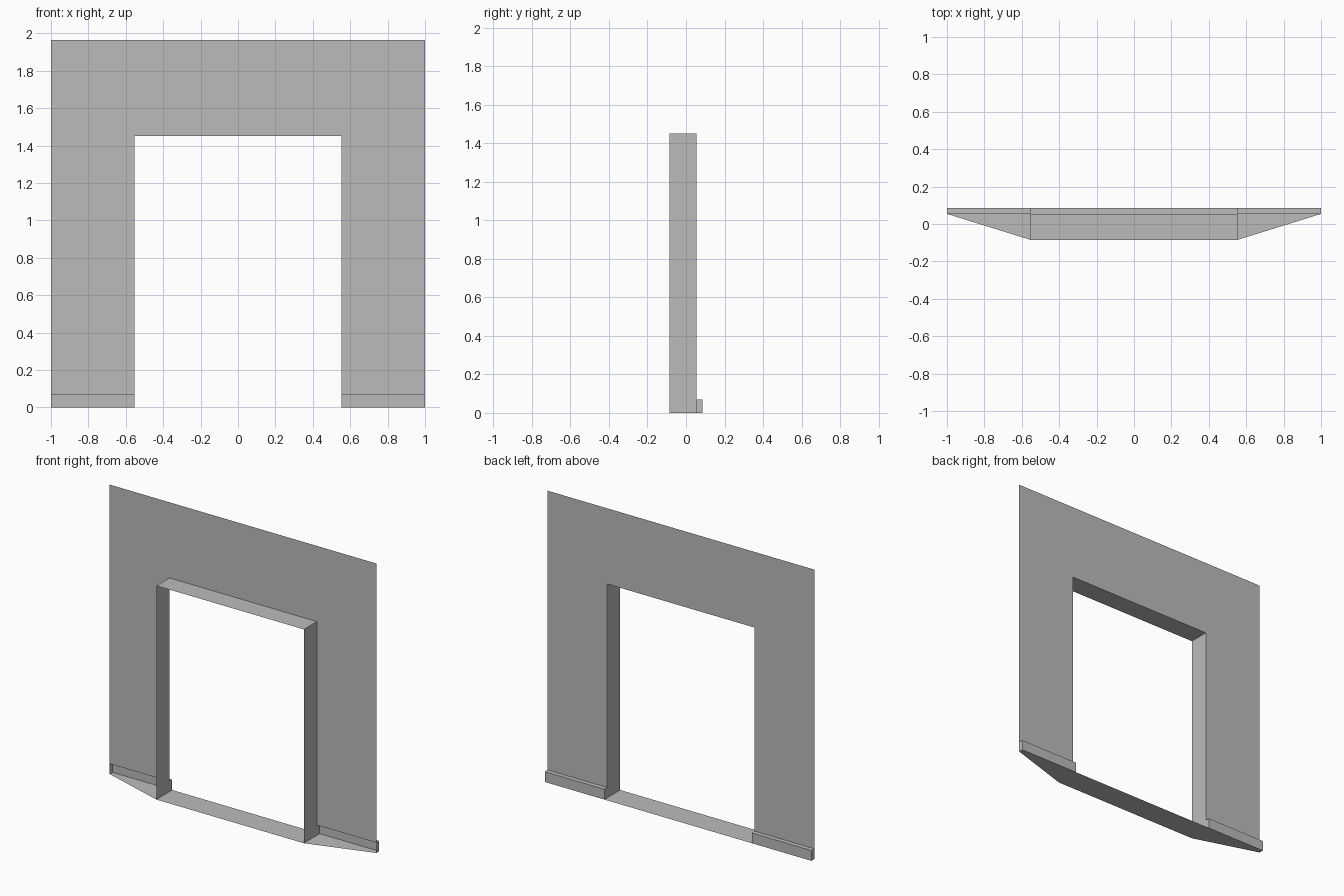
import bpy, bmesh
from mathutils import Vector

if "Cube" in bpy.data.objects:
    bpy.data.objects.remove(bpy.data.objects["Cube"])

# Main dimensions
W, H = 1.0, 1.963            # half width and height of the wall
OW, OH = 0.553, 1.45         # half width and height of the opening
FRONT, WALL, BACK = -0.085, 0.054, 0.085
SKIRT = 0.07                 # skirting height

grey = bpy.data.materials.new("plain grey")
grey.diffuse_color = (0.5, 0.5, 0.5, 1)
grey.use_nodes = True
grey.node_tree.nodes["Principled BSDF"].inputs["Base Color"].default_value = grey.diffuse_color


def finish(name, bm):
    mesh = bpy.data.meshes.new(name)
    bm.to_mesh(mesh)
    bm.free()
    mesh.materials.append(grey)
    obj = bpy.data.objects.new(name, mesh)
    bpy.context.collection.objects.link(obj)
    return obj


def sheet(name, points):
    """One flat face from an outline."""
    bm = bmesh.new()
    bm.faces.new([bm.verts.new(p) for p in points])
    return finish(name, bm)


def ribbon(name, points, offset, caps=False):
    """An open path swept along an offset, with optional end caps."""
    bm = bmesh.new()
    a = [bm.verts.new(p) for p in points]
    b = [bm.verts.new(Vector(p) + Vector(offset)) for p in points]
    for i in range(len(a) - 1):
        bm.faces.new((a[i], b[i], b[i + 1], a[i + 1]))
    if caps:
        for end, flip in ((a, 1), (b, -1)):
            corner = bm.verts.new((end[0].co.x, WALL, 0))
            bm.faces.new((end + [corner])[::flip])
    return finish(name, bm)


# Wall panel with the doorway cut out, ending above the skirting
wall = [(-W, SKIRT), (-OW, SKIRT), (-OW, OH), (OW, OH),
        (OW, SKIRT), (W, SKIRT), (W, H), (-W, H)]
sheet("wall", [(x, WALL, z) for x, z in wall])

# Door lining: two jambs and the head
ribbon("door_lining", [(-OW, FRONT, 0), (-OW, FRONT, OH), (OW, FRONT, OH), (OW, FRONT, 0)],
       (0, WALL - FRONT, 0))

# Floor with tapered front corners
floor = [(-W, WALL), (-OW, FRONT), (OW, FRONT), (W, WALL), (W, BACK), (-W, BACK)]
sheet("floor", [(x, y, 0) for x, y in floor])

# Skirting on the back, open towards the front, mirrored to both sides
skirting = ribbon("skirting", [(OW, WALL, SKIRT), (OW, BACK, SKIRT), (OW, BACK, 0)],
                  (W - OW, 0, 0), caps=True)
skirting.modifiers.new("mirror", 'MIRROR').use_axis[0] = True
